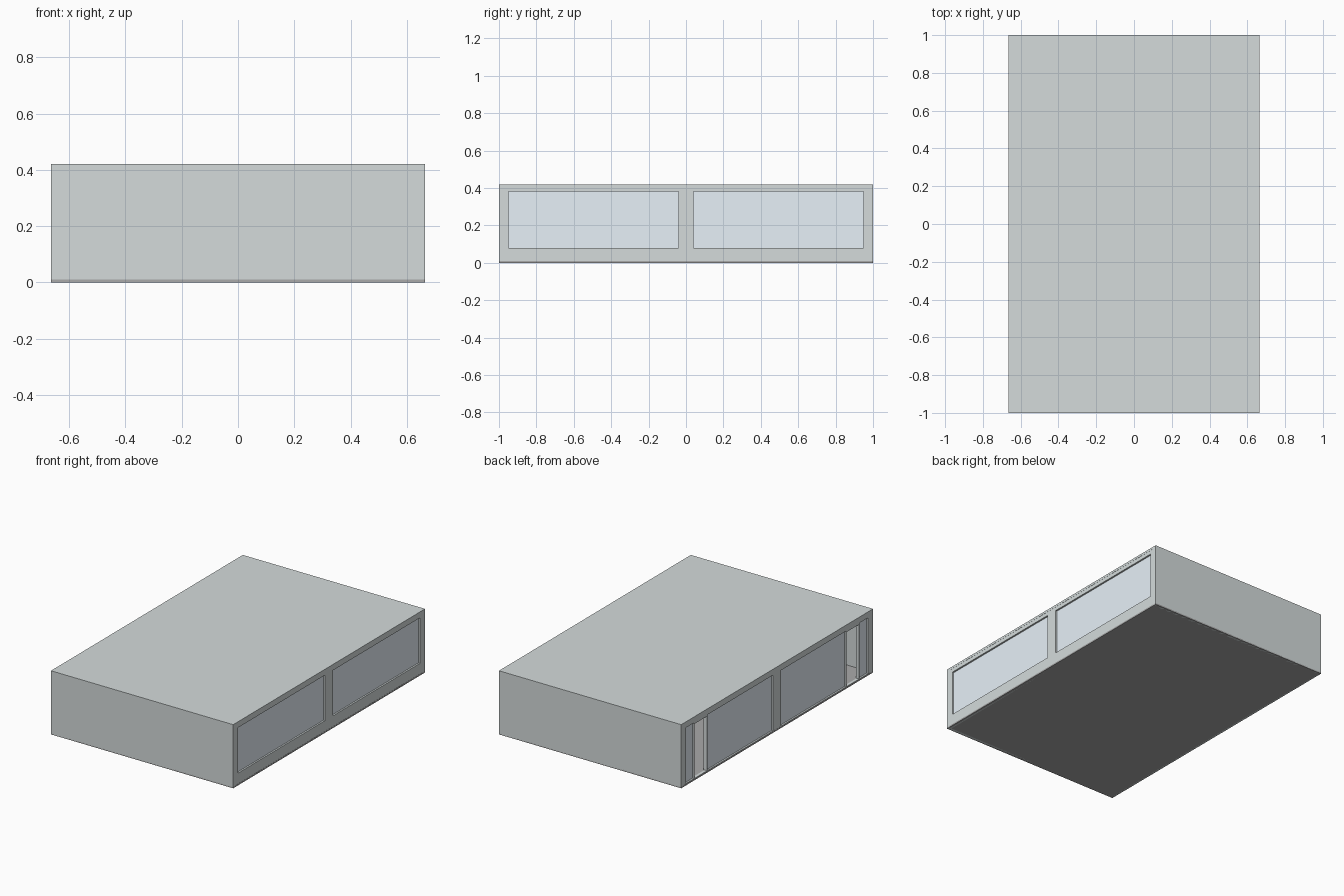
import bpy

if "Cube" in bpy.data.objects:
    bpy.data.objects.remove(bpy.data.objects["Cube"])

HX, HY, H, T = 0.665, 1.0, 0.42, 0.02   # half width, half length, height, wall thickness


def material(name, rgb):
    m = bpy.data.materials.new(name)
    m.diffuse_color = (*rgb, 1)
    m.use_nodes = True
    m.node_tree.nodes["Principled BSDF"].inputs["Base Color"].default_value = m.diffuse_color
    return m


wall_mat = material("wall_grey", (0.66, 0.71, 0.71))
floor_mat = material("floor_grey", (0.4, 0.4, 0.4))
glass_mat = material("pale_glass", (0.80, 0.88, 0.94))


def box(name, x, y, z, mat):
    """Box from (min, max) ranges."""
    bpy.ops.mesh.primitive_cube_add(size=1)
    o = bpy.context.object
    o.name = name
    for v in o.data.vertices:
        for i, (a, b) in enumerate((x, y, z)):
            v.co[i] = min(a, b) if v.co[i] < 0 else max(a, b)
    o.data.materials.append(mat)
    return o


# Floor and roof slabs
box("floor", (-HX, HX), (-HY, HY), (0, 0.01), floor_mat)
box("roof", (-HX, HX), (-HY, HY), (H - 0.015, H), wall_mat)

ZR = H - 0.015
for s, tag in ((-1, "front"), (1, "back")):
    # Solid end wall
    box(tag + "_wall", (-HX, HX), (s * (HY - T), s * HY), (0, ZR), wall_mat)

# Long sides: posts, rails and recessed panes
for side, tag, sill in ((1, "right", 0.08), (-1, "left", 0.012)):
    x = (side * (HX - T), side * (HX - 0.001))
    gx = (side * (HX - 0.018), side * (HX - 0.012))
    inner = HY - T
    box(tag + "_sill", x, (-inner, inner), (0, sill), wall_mat)
    box(tag + "_header", x, (-inner, inner), (0.38, ZR), wall_mat)
    box(tag + "_middle_post", x, (-0.04, 0.04), (sill, 0.38), wall_mat)
    for s in (-1, 1):
        box(tag + "_end_post", x, (s * 0.95, s * inner), (sill, 0.38), wall_mat)
        if side > 0:
            box("right_window", gx, (s * 0.04, s * 0.95), (sill, 0.38), glass_mat)
            continue
        # Left panes leave an open doorway near each end
        box("left_window", gx, (s * 0.04, s * 0.725), (sill, 0.38), glass_mat)
        box("left_side_light", gx, (s * 0.86, s * 0.95), (sill, 0.38), glass_mat)
        for y in (0.725, 0.86):
            box("door_jamb", (-HX + 0.003, -HX + 0.025),
                (s * (y - 0.004), s * (y + 0.004)), (sill, 0.38), wall_mat)
        box("door_head", (-HX + 0.003, -HX + 0.025),
            (s * 0.725, s * 0.86), (0.37, 0.38), wall_mat)
